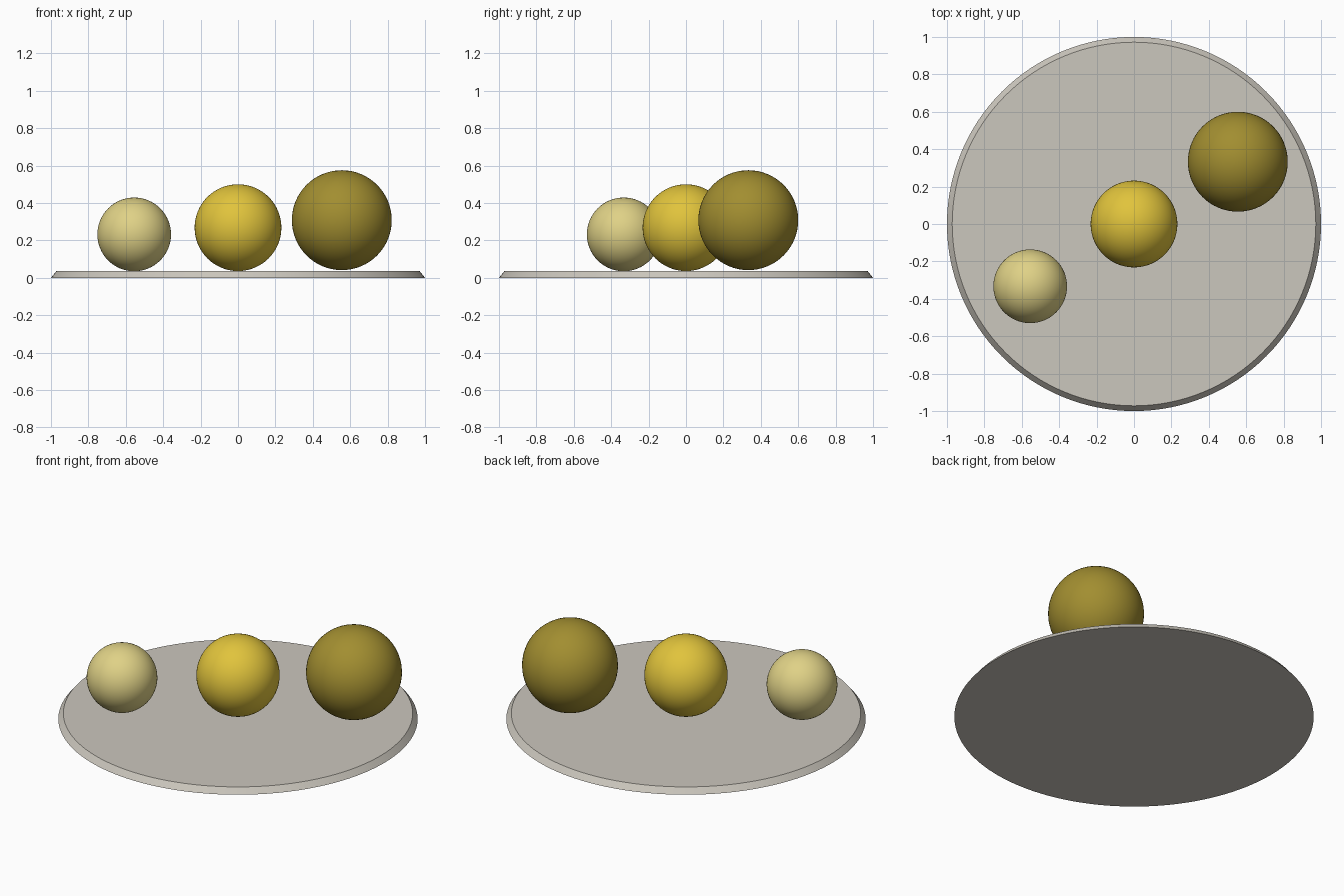
import bpy
import math

default = bpy.data.objects.get("Cube")
if default:
    bpy.data.objects.remove(default, do_unlink=True)


def material(name, rgb):
    mat = bpy.data.materials.new(name)
    mat.use_nodes = True
    color = (*rgb, 1.0)
    mat.diffuse_color = color
    mat.node_tree.nodes["Principled BSDF"].inputs["Base Color"].default_value = color
    return mat


def finish(name, mat):
    obj = bpy.context.object
    obj.name = name
    obj.data.materials.append(mat)
    bpy.ops.object.shade_smooth_by_angle(angle=math.radians(30))


def ball(name, radius, location, mat):
    bpy.ops.mesh.primitive_uv_sphere_add(
        segments=64, ring_count=32, radius=radius, location=location)
    finish(name, mat)


# Round plate with a sloping rim
HEIGHT = 0.035
bpy.ops.mesh.primitive_cone_add(
    vertices=128, radius1=1.0, radius2=0.972, depth=HEIGHT,
    location=(0, 0, HEIGHT / 2))
finish("plate", material("warm grey", (0.60, 0.57, 0.51)))

# Three balls resting on the plate, growing along a diagonal
ball("small_ball", 0.197, (-0.555, -0.333, 0.232), material("pale cream", (0.74, 0.64, 0.24)))
ball("middle_ball", 0.232, (0, 0, 0.268), material("golden yellow", (0.75, 0.55, 0.045)))
ball("large_ball", 0.267, (0.555, 0.333, 0.308), material("dark olive gold", (0.36, 0.27, 0.03)))
